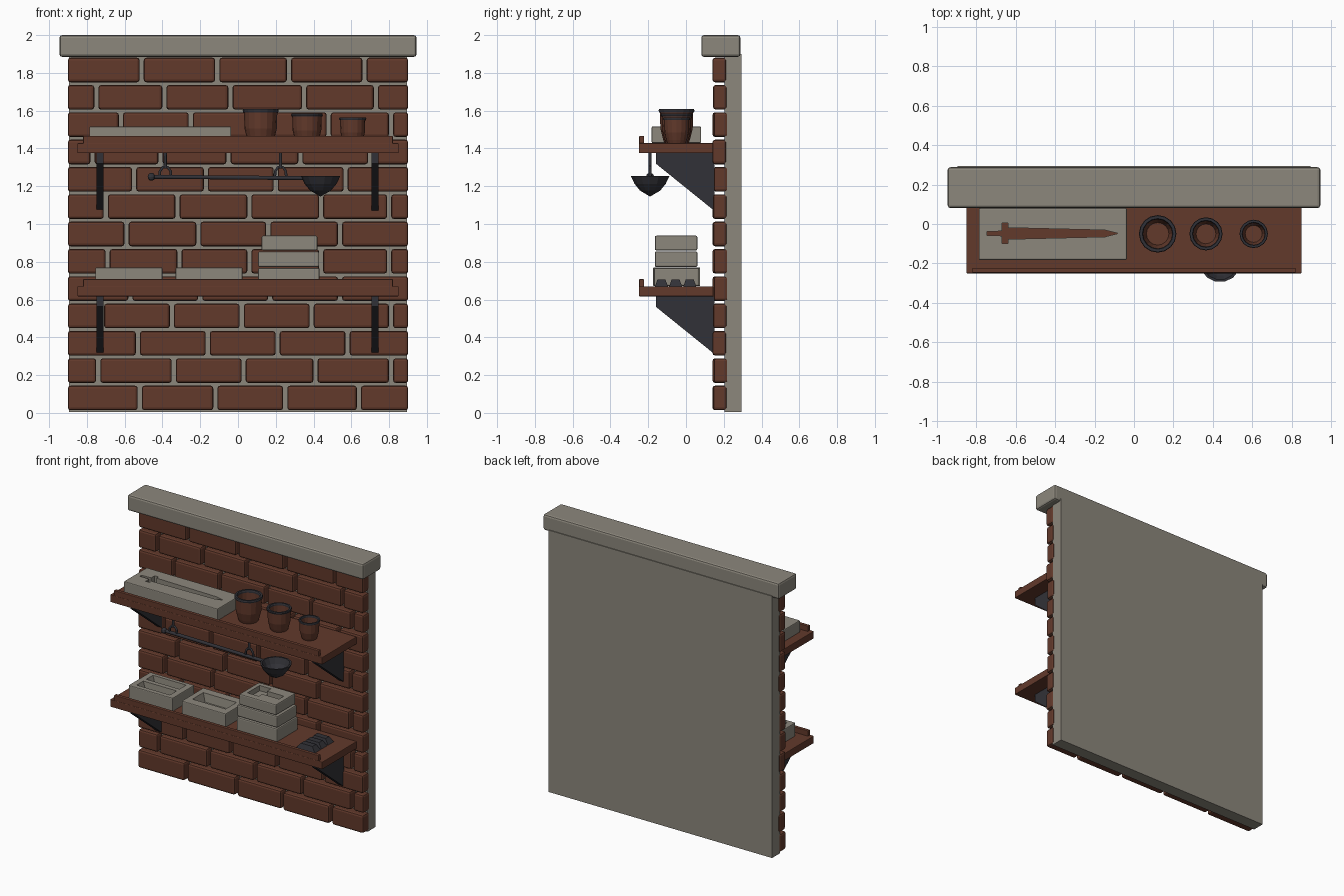
import bpy, bmesh, math, random
from mathutils import Vector, Matrix

random.seed(3)
if "Cube" in bpy.data.objects:
    bpy.data.objects.remove(bpy.data.objects["Cube"])


def material(name, r, g, b):
    m = bpy.data.materials.new(name)
    m.use_nodes = True
    m.diffuse_color = (r, g, b, 1)
    m.node_tree.nodes["Principled BSDF"].inputs["Base Color"].default_value = (r, g, b, 1)
    return m


BROWN = material("fired brown", 0.122, 0.041, 0.024)
STONE = material("stone grey", 0.262, 0.242, 0.202)
IRON = material("dark iron", 0.031, 0.031, 0.038)


def finish(name, bm, mat):
    bmesh.ops.recalc_face_normals(bm, faces=bm.faces)
    me = bpy.data.meshes.new(name)
    bm.to_mesh(me)
    bm.free()
    me.materials.append(mat)
    ob = bpy.data.objects.new(name, me)
    bpy.context.collection.objects.link(ob)
    return ob


def add_box(bm, x, y, z, bevel=0.0):
    """Box from (low, high) ranges with optional chamfered edges."""
    lo, hi = Vector((x[0], y[0], z[0])), Vector((x[1], y[1], z[1]))
    m = Matrix.Translation((lo + hi) / 2) @ Matrix.Diagonal((*(hi - lo), 1))
    verts = bmesh.ops.create_cube(bm, size=1, matrix=m)["verts"]
    if bevel:
        edges = list({e for v in verts for e in v.link_edges})
        bmesh.ops.bevel(bm, geom=edges, offset=bevel, segments=2, profile=0.5, affect='EDGES')


def box(name, mat, x, y, z, bevel=0.0):
    bm = bmesh.new()
    add_box(bm, x, y, z, bevel)
    return finish(name, bm, mat)


def prism(name, mat, outline, shift, taper=1.0, origin=(0, 0)):
    """Extrude a closed outline along shift, optionally scaling the far end in x and y."""
    bm = bmesh.new()
    near = [bm.verts.new(p) for p in outline]
    far = []
    for p in outline:
        q = Vector(p) + Vector(shift)
        q.x = origin[0] + (q.x - origin[0]) * taper
        q.y = origin[1] + (q.y - origin[1]) * taper
        far.append(bm.verts.new(q))
    bm.faces.new(near)
    bm.faces.new(far[::-1])
    for i in range(len(near)):
        j = (i + 1) % len(near)
        bm.faces.new((near[i], near[j], far[j], far[i]))
    return finish(name, bm, mat)


def lathe(name, mat, profile, centre, sides=16):
    """Revolve (radius, height) points; radius 0 becomes a pole."""
    bm = bmesh.new()
    rings = []
    for r, h in profile:
        n = sides if r else 1
        rings.append([bm.verts.new(Vector(centre) + Vector((
            r * math.cos(math.tau * k / sides), r * math.sin(math.tau * k / sides), h))) for k in range(n)])
    for a, b in zip(rings, rings[1:]):
        for k in range(sides):
            j = (k + 1) % sides
            quad = [a[k % len(a)], a[j % len(a)], b[j % len(b)], b[k % len(b)]]
            bm.faces.new(list(dict.fromkeys(quad)))
    return finish(name, bm, mat)


def tube(name, mat, points, radius):
    cu = bpy.data.curves.new(name, 'CURVE')
    cu.dimensions = '3D'
    cu.bevel_depth = radius
    cu.bevel_resolution = 1
    cu.use_fill_caps = True
    sp = cu.splines.new('POLY')
    sp.points.add(len(points) - 1)
    for p, co in zip(sp.points, points):
        p.co = (*co, 1)
    cu.materials.append(mat)
    ob = bpy.data.objects.new(name, cu)
    bpy.context.collection.objects.link(ob)
    return ob


def cut(ob, cutter):
    mod = ob.modifiers.new("cut", 'BOOLEAN')
    mod.operation = 'DIFFERENCE'
    mod.solver = 'EXACT'
    mod.object = cutter
    bpy.context.view_layer.objects.active = ob
    bpy.ops.object.modifier_apply(modifier=mod.name)
    bpy.data.objects.remove(cutter)


def rect(cx, cy, w, d, z):
    return [(cx - w, cy - d, z), (cx + w, cy - d, z), (cx + w, cy + d, z), (cx - w, cy + d, z)]


# Wall backing and coping
box("wall_backing", STONE, (-0.895, 0.895), (0.205, 0.294), (0.005, 1.9))
box("wall_coping", STONE, (-0.945, 0.945), (0.081, 0.288), (1.885, 2.0), 0.014)

# Brick courses, bottom to top, given by the joints in each course
COURSES = [
    (-0.52, -0.12, 0.25, 0.64), (-0.74, -0.34, 0.03, 0.41, 0.81), (-0.53, -0.16, 0.21, 0.58),
    (-0.72, -0.35, 0.02, 0.39, 0.81), (-0.57, -0.2, 0.17, 0.54), (-0.69, -0.31, 0.06, 0.44, 0.8),
    (-0.59, -0.21, 0.16, 0.54), (-0.7, -0.32, 0.06, 0.44, 0.8), (-0.55, -0.17, 0.2, 0.57),
    (-0.77, -0.41, -0.05, 0.33, 0.7), (-0.62, -0.25, 0.12, 0.48, 0.81),
    (-0.75, -0.39, -0.04, 0.35, 0.73), (-0.51, -0.11, 0.27, 0.67)]
bm = bmesh.new()
for row, joints in enumerate(COURSES):
    mid = 0.079 + row * 0.1447
    ends = (-0.912, *joints, 0.912)
    for a, b in zip(ends, ends[1:]):
        front = 0.14 + random.choice((0, 0.003, 0.007))
        add_box(bm, (a + 0.011, b - 0.011), (front, front + 0.074), (mid - 0.065, mid + 0.065), 0.014)
finish("bricks", bm, BROWN)

# Two shelves, each with a front lip and a pair of brackets
for label, top in (("upper", 1.428), ("lower", 0.67)):
    box(label + "_shelf", BROWN, (-0.85, 0.85), (-0.25, 0.145), (top - 0.053, top), 0.004)
    box(label + "_shelf_lip", BROWN, (-0.82, 0.82), (-0.248, -0.222), (top - 0.005, top + 0.038), 0.004)
    under = top - 0.053
    for side, x in (("right", -0.75), ("left", 0.706)):
        outline = [(x, -0.16, under), (x, 0.15, under), (x, 0.15, under - 0.305), (x, -0.16, under - 0.055)]
        prism(f"{label}_{side}_bracket", IRON, outline, (0.038, 0, 0))

# Sword mould with a slot cut right through
sword_mould = box("sword_mould", STONE, (-0.787, -0.036), (-0.182, 0.08), (1.429, 1.516), 0.006)
half = [(-0.746, 0.009), (-0.67, 0.012), (-0.67, 0.052), (-0.64, 0.052), (-0.64, 0.029), (-0.147, 0.017)]
outline = [(x, -0.048 + w, 1.4) for x, w in half] + [(-0.08, -0.048, 1.4)]
outline += [(x, -0.048 - w, 1.4) for x, w in reversed(half)]
cut(sword_mould, prism("sword_cutter", STONE, outline, (0, 0, 0.2)))

# Open ingot moulds on the lower shelf
for name, x, troughs, depth in (("double_mould", -0.578, (-0.105, 0.005), 0.04),
                                ("single_mould", -0.153, (-0.05,), 0.065)):
    mould = box(name, STONE, (x - 0.177, x + 0.177), (-0.175, 0.075), (0.671, 0.77), 0.006)
    for y in troughs:
        trough = rect(x, y, 0.14, depth, 0.79)
        cut(mould, prism("trough_cutter", STONE, trough, (0, 0, -0.08), 0.8, (x, y)))

# Stack of three moulds, the top one with a tool-head recess
box("stack_bottom", STONE, (0.107, 0.432), (-0.17, 0.07), (0.671, 0.767), 0.008)
box("stack_middle", STONE, (0.107, 0.43), (-0.165, 0.06), (0.772, 0.855), 0.008)
stack_top = box("stack_top", STONE, (0.125, 0.42), (-0.165, 0.06), (0.86, 0.938), 0.008)
head = [(0.16, -0.12), (0.25, -0.12), (0.25, -0.08), (0.385, -0.08), (0.385, -0.025),
        (0.25, -0.025), (0.25, 0.02), (0.16, 0.02)]
cut(stack_top, prism("head_cutter", STONE, [(x, y, 0.96) for x, y in head], (0, 0, -0.06)))

# Ingots
for i, y in enumerate((-0.13, -0.055, 0.02)):
    prism(f"ingot_{i + 1}", IRON, rect(0.655, y, 0.075, 0.034, 0.67), (0, 0, 0.036), 0.62, (0.655, y))

# Three crucibles with dark rims
for i, (x, r, h) in enumerate(((0.12, 0.095, 0.18), (0.365, 0.084, 0.155), (0.607, 0.072, 0.135))):
    centre = (x, -0.05, 1.429)
    profile = [(0, 0), (r * 0.68, 0), (r * 0.76, h * 0.12), (r * 0.9, h * 0.42), (r * 0.93, h * 0.92),
               (r * 0.8, h * 0.92), (r * 0.76, h * 0.42), (r * 0.6, h * 0.14), (0, h * 0.14)]
    lathe(f"crucible_{i + 1}", BROWN, profile, centre)
    ring = [(r * 0.78, h * 0.9), (r * 0.97, h * 0.9), (r, h * 0.95), (r * 0.97, h),
            (r * 0.82, h), (r * 0.78, h * 0.95), (r * 0.78, h * 0.9)]
    lathe(f"crucible_rim_{i + 1}", IRON, ring, centre)

# Ladle hanging below the upper shelf
Y = -0.19
tube("ladle_handle", IRON, [(-0.455, Y, 1.25), (0.345, Y, 1.243)], 0.012)
bm = bmesh.new()
bmesh.ops.create_uvsphere(bm, u_segments=10, v_segments=6, radius=0.021,
                          matrix=Matrix.Translation((-0.458, Y, 1.25)))
finish("handle_knob", bm, IRON)
bowl = [(0, 0), (0.055, 0.032), (0.085, 0.068), (0.105, 0.11), (0.093, 0.11),
        (0.074, 0.07), (0.048, 0.042), (0, 0.016)]
lathe("ladle_bowl", IRON, bowl, (0.437, Y, 1.145), 14)

# Forked hooks carrying the ladle
for side, x in (("right", -0.385), ("left", 0.225)):
    tube(side + "_hook_stem", IRON, [(x, Y, 1.378), (x, Y, 1.295)], 0.009)
    fork = [(x - 0.03, Y, 1.25), (x - 0.028, Y, 1.28), (x - 0.012, Y, 1.302),
            (x + 0.012, Y, 1.302), (x + 0.028, Y, 1.28), (x + 0.03, Y, 1.25)]
    tube(side + "_hook_fork", IRON, fork, 0.008)
